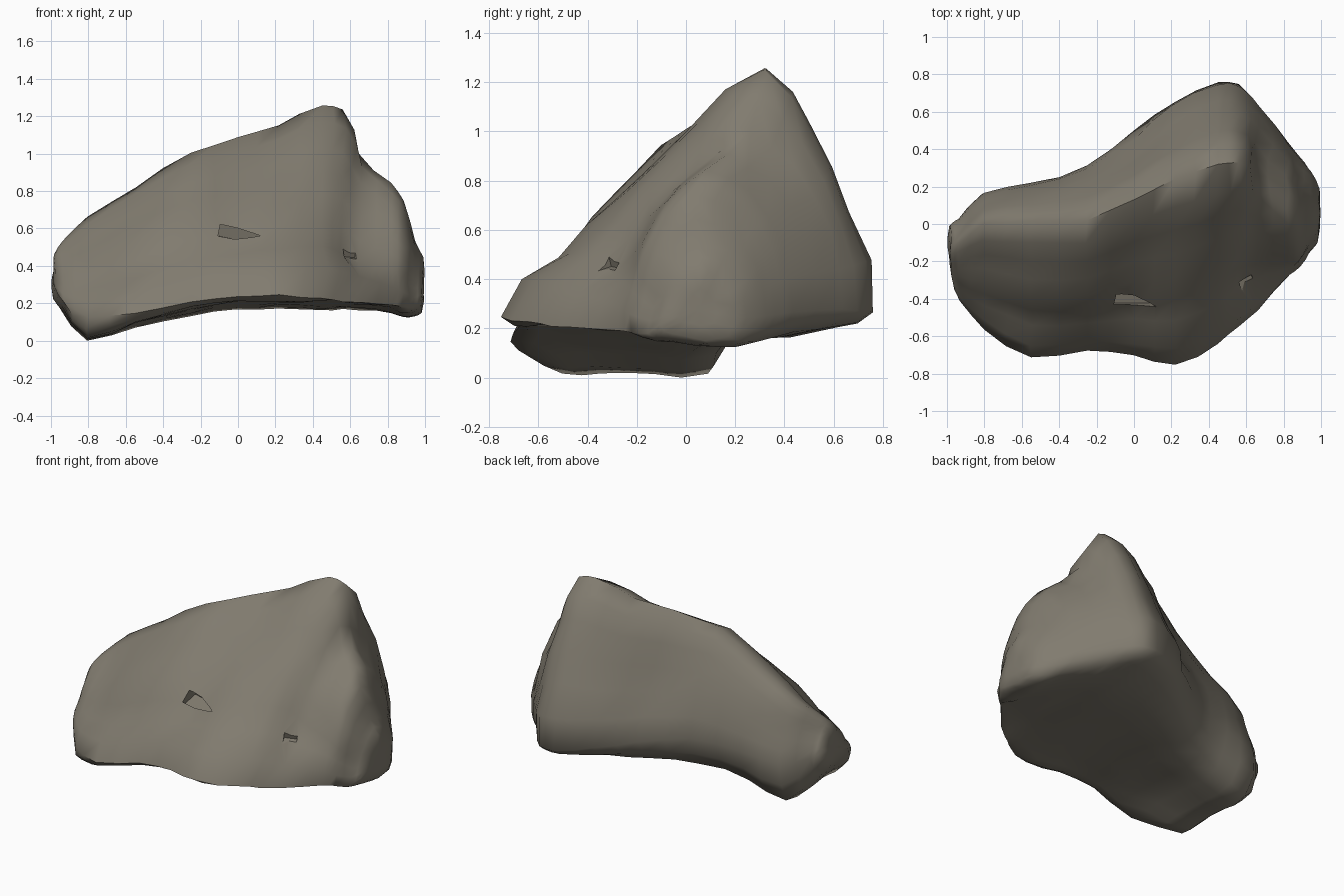
import bpy, bmesh, math
from mathutils import Vector, noise

default = bpy.data.objects.get("Cube")
if default:
    bpy.data.objects.remove(default)

# Stone material
stone = bpy.data.materials.new("grey brown stone")
stone.use_nodes = True
colour = (0.22, 0.20, 0.16, 1)
stone.diffuse_color = colour
bsdf = stone.node_tree.nodes["Principled BSDF"]
bsdf.inputs["Base Color"].default_value = colour
bsdf.inputs["Roughness"].default_value = 0.9

# Sections along x: x, front y, front z, ridge y, ridge z, back y, back z,
# base z, front fullness, back fullness
sections = [
    (-.98, -.28, .27, -.13, .46, 0, .33, .22, .02, .02),
    (-.94, -.42, .2, -.1, .53, .03, .3, .16, .03, .02),
    (-.8, -.56, .12, 0, .65, .16, .28, .01, .04, .03),
    (-.55, -.71, .14, .02, .82, .21, .32, .08, .06, .04),
    (-.25, -.68, .2, .02, 1, .31, .36, .14, .06, .06),
    (0, -.7, .23, .13, 1.08, .51, .34, .17, .03, .05),
    (.22, -.75, .24, .24, 1.14, .66, .3, .17, .04, .06),
    (.45, -.64, .22, .32, 1.25, .76, .26, .17, .05, .07),
    (.56, -.55, .2, .33, 1.23, .75, .26, .17, .05, .07),
    (.66, -.46, .2, .26, 1, .64, .27, .16, .07, .1),
    (.82, -.28, .18, .08, .84, .43, .26, .14, .08, .11),
    (.88, -.23, .17, .03, .74, .36, .25, .12, .08, .1),
    (.94, -.16, .17, .05, .53, .29, .24, .12, .06, .08),
    (.985, -.11, .21, .06, .44, .2, .24, .14, .02, .03),
]


def ring(x, fy, fz, ry, rz, by, bz, base, full_f, full_b):
    """Cross-section running from the front edge over the ridge to the underside."""
    front, ridge, back = Vector((x, fy, fz)), Vector((x, ry, rz)), Vector((x, by, bz))
    out_f = Vector((0, fz - rz, ry - fy)).normalized() * full_f
    out_b = Vector((0, rz - bz, by - ry)).normalized() * full_b
    pts = [front]
    pts += [front.lerp(ridge, t) + out_f * k for t, k in ((.25, .6), (.5, 1), (.75, .9))]
    pts += [ridge]
    pts += [ridge.lerp(back, t) + out_b for t in (.25, .62)]
    pts += [back]
    # The underside rises towards the front edge
    for t, lift in ((.9, .15), (.6, 0), (.3, .15), (.08, .25)):
        p = front.lerp(back, t)
        p.z = base * (1 + lift)
        pts.append(p)
    return pts


# Loft the sections into a closed body
bm = bmesh.new()
rings = [[bm.verts.new(p) for p in ring(*s)] for s in sections]
for a, b in zip(rings, rings[1:]):
    n = len(a)
    for i in range(n):
        j = (i + 1) % n
        bm.faces.new((a[i], a[j], b[j], b[i]))
for end in (rings[0], rings[-1]):
    bmesh.ops.poke(bm, faces=[bm.faces.new(end)])
bmesh.ops.recalc_face_normals(bm, faces=bm.faces)
bmesh.ops.subdivide_edges(bm, edges=bm.edges, cuts=1, smooth=.5, use_grid_fill=True)
bmesh.ops.recalc_face_normals(bm, faces=bm.faces)
bm.normal_update()

# Weathered lumps, with shallow hollows (centre, radius, depth)
hollows = [((.62, -.3, .5), .12, .05), ((.7, .3, .88), .13, .04),
           ((-.62, -.5, .36), .1, .03), ((0, .4, .62), .2, .04)]
moves = []
for v in bm.verts:
    d = noise.noise(v.co * 4) * .015 + noise.noise(v.co * 9) * .01
    for centre, radius, depth in hollows:
        d -= depth * math.exp(-((v.co - Vector(centre)).length / radius) ** 2)
    moves.append(v.normal * d)
for v, m in zip(bm.verts, moves):
    v.co += m

# Rest the boulder on the ground
floor = min(v.co.z for v in bm.verts)
bmesh.ops.translate(bm, verts=bm.verts, vec=(0, 0, -floor))

mesh = bpy.data.meshes.new("boulder")
bm.to_mesh(mesh)
bm.free()
mesh.materials.append(stone)
boulder = bpy.data.objects.new("boulder", mesh)
bpy.context.collection.objects.link(boulder)


# Small chipped pockets cut into the face
def pocket(name, location, scale, turn):
    bpy.ops.mesh.primitive_cube_add(size=1, location=location, rotation=turn)
    cutter = bpy.context.object
    cutter.name = name
    cutter.scale = scale
    cutter.data.materials.append(stone)
    cutter.hide_render = True
    cutter.hide_set(True)
    cutter.display_type = 'WIRE'
    cut = boulder.modifiers.new(name, 'BOOLEAN')
    cut.object = cutter
    cut.solver = 'EXACT'


pocket("middle_pocket_cutter", (.01, -.37, .56), (.23, .13, .08), (.25, .2, 0))
pocket("side_pocket_cutter", (.64, -.37, .5), (.08, .16, .16), (.3, .1, .5))

bpy.ops.object.select_all(action='DESELECT')
boulder.select_set(True)
bpy.context.view_layer.objects.active = boulder
bpy.ops.object.shade_smooth_by_angle(angle=math.radians(60))
